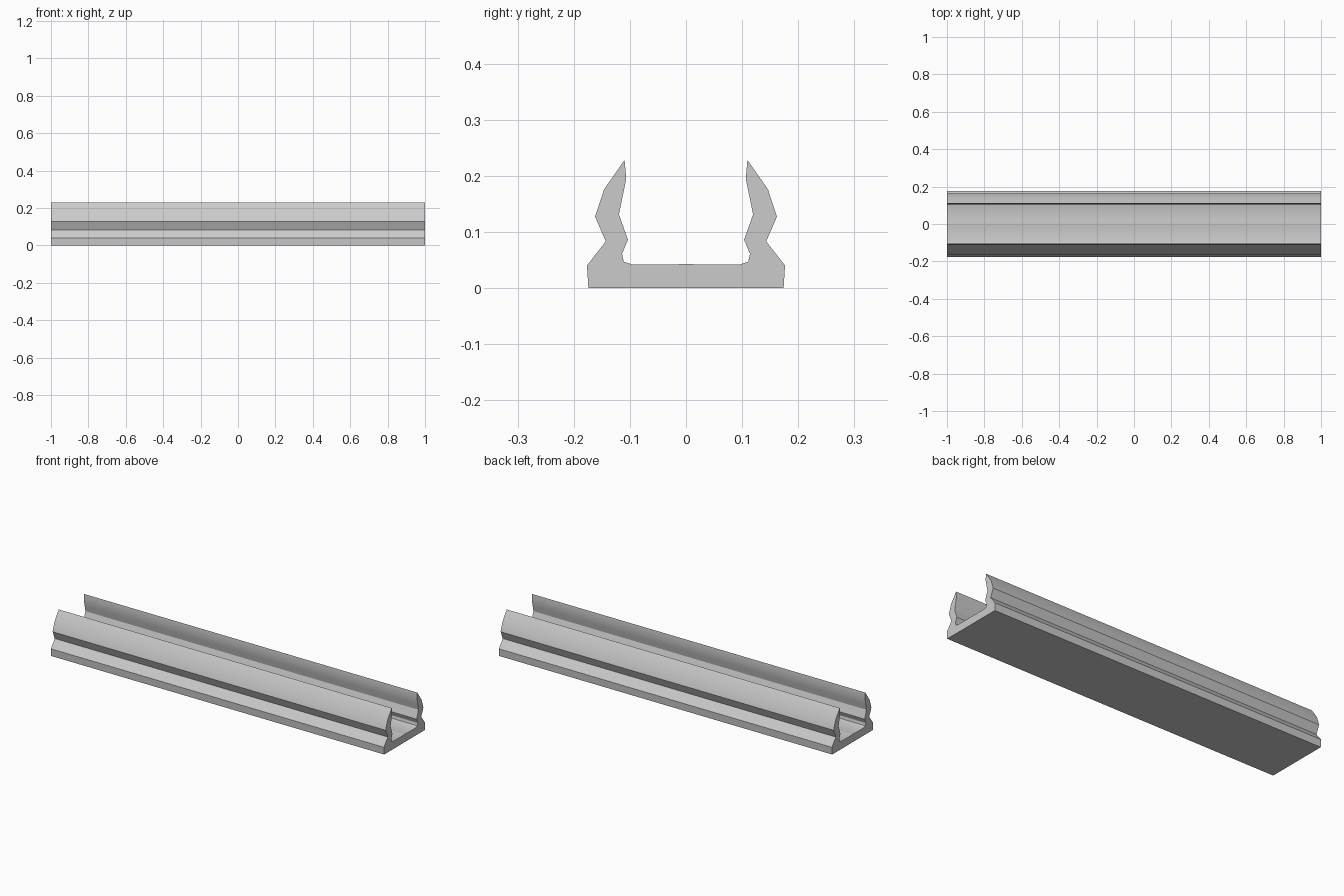
import bpy
import bmesh
import math

cube = bpy.data.objects.get("Cube")
if cube:
    bpy.data.objects.remove(cube, do_unlink=True)

# Single grey material
grey = bpy.data.materials.new("light grey")
grey.use_nodes = True
colour = (0.6, 0.6, 0.6, 1)
grey.diffuse_color = colour
grey.node_tree.nodes["Principled BSDF"].inputs["Base Color"].default_value = colour

# Half cross-section (y, z): base edge, outer wall, lip, inner wall, floor
half = [
    (0.174, 0), (0.1765, 0.04), (0.143, 0.083), (0.162, 0.127),
    (0.146, 0.176), (0.1095, 0.228), (0.1065, 0.195), (0.113, 0.163),
    (0.1195, 0.131), (0.1035, 0.086), (0.114, 0.061), (0.111, 0.047),
    (0.096, 0.042), (0.015, 0.042), (0.008, 0.043),
]
profile = half + [(-y, z) for y, z in reversed(half)]

# Extrude the full section along the length of the rail
bm = bmesh.new()
end = bm.faces.new([bm.verts.new((-1, y, z)) for y, z in profile])
result = bmesh.ops.extrude_face_region(bm, geom=[end], use_keep_orig=True)
moved = [g for g in result["geom"] if isinstance(g, bmesh.types.BMVert)]
bmesh.ops.translate(bm, verts=moved, vec=(2, 0, 0))
bmesh.ops.recalc_face_normals(bm, faces=bm.faces)
mesh = bpy.data.meshes.new("channel_rail")
bm.to_mesh(mesh)
bm.free()

rail = bpy.data.objects.new("channel_rail", mesh)
bpy.context.collection.objects.link(rail)
mesh.materials.append(grey)

# Smooth the curved walls, keep the ridges sharp
bpy.ops.object.select_all(action="DESELECT")
rail.select_set(True)
bpy.context.view_layer.objects.active = rail
bpy.ops.object.shade_smooth_by_angle(angle=math.radians(30))
